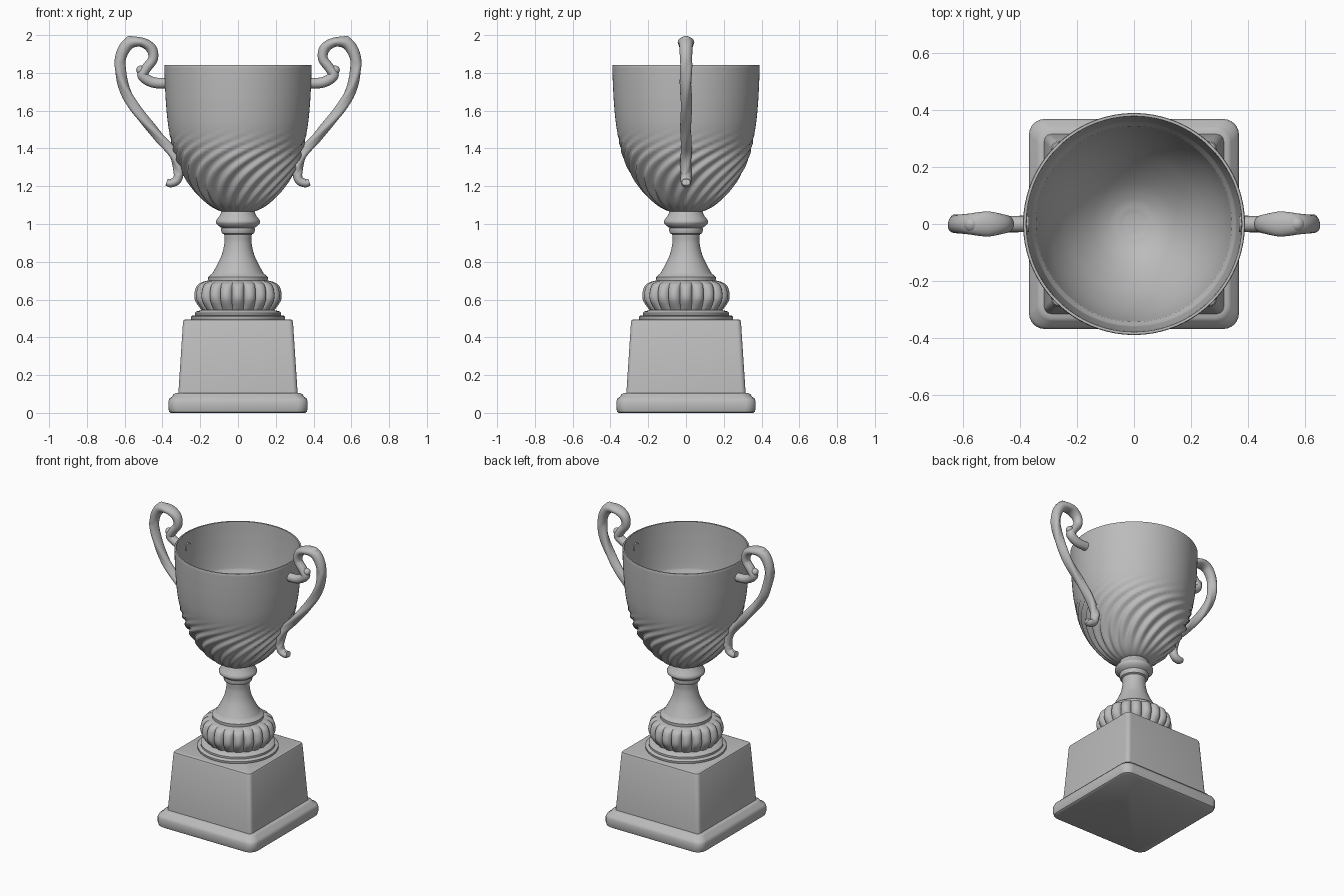
import bpy, bmesh
from math import sin, cos, pi, tau, hypot
from mathutils import Vector

cube = bpy.data.objects.get("Cube")
if cube:
    bpy.data.objects.remove(cube, do_unlink=True)

grey = bpy.data.materials.new("plain grey")
grey.use_nodes = True
grey.diffuse_color = (0.5, 0.5, 0.5, 1)
grey.node_tree.nodes["Principled BSDF"].inputs["Base Color"].default_value = grey.diffuse_color


def loft(name, rings, angle=40):
    """Skin a list of equal rings, capping both ends."""
    bm = bmesh.new()
    loops = [[bm.verts.new(p) for p in ring] for ring in rings]
    n = len(loops[0])
    for a, b in zip(loops, loops[1:]):
        for i in range(n):
            j = (i + 1) % n
            bm.faces.new((a[i], a[j], b[j], b[i]))
    bm.faces.new(loops[0][::-1])
    bm.faces.new(loops[-1])
    bmesh.ops.recalc_face_normals(bm, faces=bm.faces)
    mesh = bpy.data.meshes.new(name)
    bm.to_mesh(mesh)
    bm.free()
    mesh.materials.append(grey)
    obj = bpy.data.objects.new(name, mesh)
    bpy.context.collection.objects.link(obj)
    bpy.ops.object.select_all(action="DESELECT")
    obj.select_set(True)
    bpy.context.view_layer.objects.active = obj
    bpy.ops.object.shade_smooth_by_angle(angle=angle * pi / 180)
    return obj


def spline(points, steps):
    """Catmull-Rom samples through tuples of any size."""
    pts = [Vector(p) for p in points]
    pts = [2 * pts[0] - pts[1]] + pts + [2 * pts[-1] - pts[-2]]
    out = []
    for a, b, c, d in zip(pts, pts[1:], pts[2:], pts[3:]):
        for k in range(steps):
            t = k / steps
            out.append(0.5 * (2 * b + (c - a) * t + (2 * a - 5 * b + 4 * c - d) * t * t
                              + (3 * b - a - 3 * c + d) * t ** 3))
    return out + [pts[-2]]


def turned(name, profile, sides=96, relief=None, angle=40):
    """Revolve (radius, z) pairs; relief(angle, z) adds to the radius."""
    rings = []
    for r, z in profile:
        ring = []
        for i in range(sides):
            a = tau * i / sides
            q = r + (relief(a, z) if relief else 0)
            ring.append((q * cos(a), q * sin(a), z))
        rings.append(ring)
    return loft(name, rings, angle)


def square_ring(half, corner, z, steps=6):
    """Rounded square outline."""
    ring = []
    for k in range(4):
        cx = (half - corner) * (1 if k in (0, 3) else -1)
        cy = (half - corner) * (1 if k < 2 else -1)
        for s in range(steps + 1):
            a = pi / 2 * (k + s / steps)
            ring.append((cx + corner * cos(a), cy + corner * sin(a), z))
    return ring


# Square plinth
slab = [(0.355, 0), (0.364, 0.006), (0.369, 0.025), (0.369, 0.06), (0.362, 0.078),
        (0.348, 0.086), (0.342, 0.098), (0.330, 0.105), (0.30, 0.107)]
loft("plinth_slab", [square_ring(h, 0.055, z) for h, z in slab])
block = [(0.316, 0.10), (0.315, 0.115), (0.291, 0.482), (0.287, 0.491), (0.278, 0.495)]
loft("plinth_block", [square_ring(h, 0.025, z) for h, z in block])

# Round foot rings
turned("foot_rings", [(0.245, 0.49), (0.249, 0.497), (0.249, 0.509), (0.243, 0.515),
                      (0.228, 0.517), (0.228, 0.53), (0.22, 0.537), (0.19, 0.545)])


# Lobed cushion
def lobes(a, z):
    fade = max(0, sin(pi * (z - 0.535) / 0.17)) ** 0.5
    return 0.026 * fade * (abs(cos(10 * a)) ** 0.6 - 1)


cushion = spline([(0.185, 0.535), (0.205, 0.56), (0.227, 0.595), (0.231, 0.63),
                  (0.218, 0.672), (0.19, 0.692), (0.155, 0.702)], 4)
turned("lobed_cushion", cushion, 240, lobes, 60)

# Stem and collar
stem = [(0.157, 0.69), (0.158, 0.72), (0.15, 0.728)]
stem += [tuple(p) for p in spline([(0.138, 0.735), (0.11, 0.785), (0.085, 0.84),
                                   (0.072, 0.9), (0.073, 0.945)], 5)]
stem += [(0.084, 0.95), (0.09, 0.965), (0.088, 0.98), (0.1, 0.988), (0.116, 1.003),
         (0.118, 1.013), (0.112, 1.025), (0.096, 1.045), (0.088, 1.065), (0.06, 1.075)]
turned("stem", stem, 64)


# Bowl with swirled flutes on the lower outside
def flutes(a, z):
    h = (z - 1.06) / 0.43
    if not 0 < h < 1:
        return 0
    wave = cos(20 * (a - 0.75 * h - 1.0 * h ** 3))
    fade = min(1, h * 4) * min(1, (1 - h) * 3)
    return 0.010 * fade * wave


outer = spline([(0.06, 1.06), (0.11, 1.075), (0.165, 1.112), (0.228, 1.18), (0.288, 1.27),
                (0.336, 1.38), (0.366, 1.5), (0.38, 1.62), (0.387, 1.74), (0.39, 1.838)], 8)
turned("bowl_outside", outer + [(0.388, 1.842), (0.379, 1.842)], 240, flutes, 60)
mesh = bpy.data.objects["bowl_outside"].data

# Open the top cap, then line the bowl with a smooth inside
bm = bmesh.new()
bm.from_mesh(mesh)
bmesh.ops.delete(bm, geom=[f for f in bm.faces if len(f.verts) > 4 and f.calc_center_median().z > 1.5],
                 context="FACES_ONLY")
bm.to_mesh(mesh)
bm.free()
inner = [(max(r - 0.022 + 0.011 * (z > 1.5), 0.004), z + 0.02 * (1.84 - z) / 0.78) for r, z in outer]
inner[-1] = (0.379, 1.842)
turned("bowl_inside", [(0.004, 1.079)] + inner, 96)
mesh = bpy.data.objects["bowl_inside"].data
bm = bmesh.new()
bm.from_mesh(mesh)
bmesh.ops.delete(bm, geom=[f for f in bm.faces if len(f.verts) > 4 and f.calc_center_median().z > 1.5],
                 context="FACES_ONLY")
bmesh.ops.reverse_faces(bm, faces=bm.faces)
bm.to_mesh(mesh)
bm.free()

# Scrolled handles: x, z, thickness in plane, half width across
path = spline([(0.37, 1.745, 0.028, 0.028), (0.45, 1.75, 0.028, 0.028), (0.505, 1.785, 0.028, 0.03),
               (0.485, 1.825, 0.026, 0.03), (0.45, 1.875, 0.026, 0.03), (0.46, 1.93, 0.028, 0.034),
               (0.515, 1.963, 0.025, 0.044), (0.585, 1.95, 0.032, 0.036), (0.625, 1.86, 0.029, 0.032),
               (0.605, 1.73, 0.028, 0.03), (0.535, 1.6, 0.027, 0.029), (0.43, 1.475, 0.026, 0.028),
               (0.345, 1.375, 0.026, 0.028), (0.315, 1.29, 0.026, 0.028), (0.322, 1.235, 0.024, 0.028),
               (0.355, 1.216, 0.022, 0.027), (0.378, 1.222, 0.018, 0.022)], 8)


def handle(name, side):
    rings = []
    for i, (x, z, thick, wide) in enumerate(path):
        p, q = path[max(i - 1, 0)], path[min(i + 1, len(path) - 1)]
        tx, tz = q[0] - p[0], q[1] - p[1]
        length = hypot(tx, tz)
        nx, nz = -tz / length, tx / length
        ring = []
        for k in range(24):
            a = tau * k / 24
            # rope-like twist along the long arm
            rope = 1 + 0.1 * cos(3 * a + 0.42 * i) * (64 < i < 108)
            u, v = thick * rope * cos(a), wide * rope * sin(a)
            ring.append((side * (x + nx * u), v, z + nz * u))
        rings.append(ring)
    loft(name, rings, 50)
    # pointed crest and inner bud of the scroll
    for part, x, z, size in (("crest", 0.572, 1.966, 0.03), ("bud", 0.515, 1.815, 0.024)):
        turned(f"{name}_{part}", [(size * max(sin(pi * t / 8), 0.05), -size * cos(pi * t / 8))
                                  for t in range(9)], 16)
        bpy.context.object.location = (side * x, 0, z)


handle("left_handle", 1)
handle("right_handle", -1)
